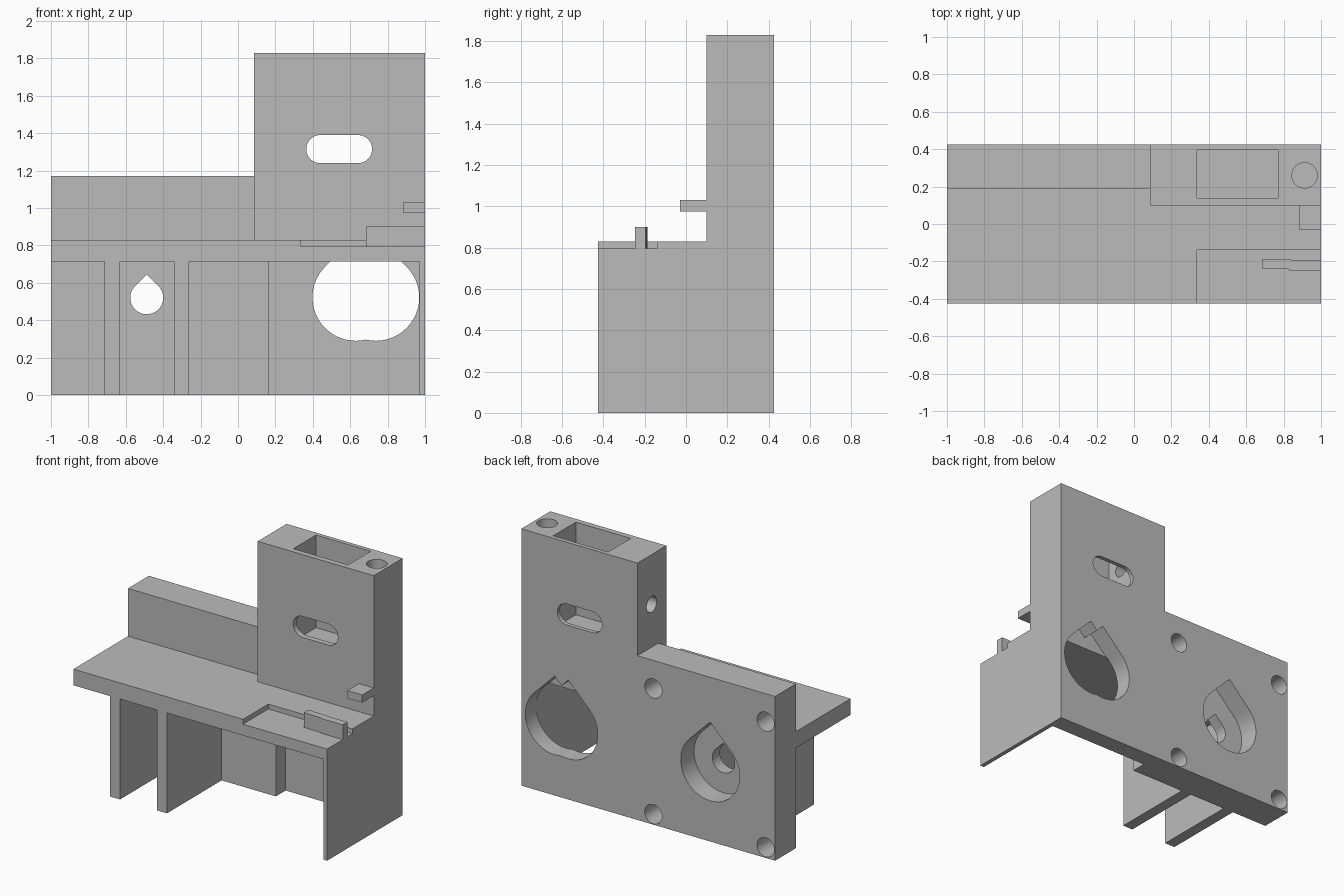
import bpy, bmesh, math

cube = bpy.data.objects.get("Cube")
if cube:
    bpy.data.objects.remove(cube, do_unlink=True)

GREY = (0.5, 0.5, 0.5, 1.0)
grey = bpy.data.materials.new("plain_grey")
grey.use_nodes = True
grey.diffuse_color = GREY
grey.node_tree.nodes["Principled BSDF"].inputs["Base Color"].default_value = GREY

# Places a 2D outline point at a depth along the named axis
PLACE = {
    "x": lambda u, v, d: (d, u, v),
    "y": lambda u, v, d: (u, d, v),
    "z": lambda u, v, d: (u, v, d),
}


def prism(name, outline, axis, start, end):
    bm = bmesh.new()
    low = [bm.verts.new(PLACE[axis](u, v, start)) for u, v in outline]
    high = [bm.verts.new(PLACE[axis](u, v, end)) for u, v in outline]
    bm.faces.new(low)
    bm.faces.new(high)
    n = len(outline)
    for i in range(n):
        j = (i + 1) % n
        bm.faces.new((low[i], low[j], high[j], high[i]))
    bmesh.ops.recalc_face_normals(bm, faces=bm.faces)
    mesh = bpy.data.meshes.new(name)
    bm.to_mesh(mesh)
    bm.free()
    mesh.materials.append(grey)
    obj = bpy.data.objects.new(name, mesh)
    bpy.context.collection.objects.link(obj)
    return obj


def box(name, xs, ys, zs):
    (a, b), (c, d) = xs, ys
    return prism(name, [(a, c), (b, c), (b, d), (a, d)], "z", *zs)


def arc(cu, cv, r, first, last, steps=32):
    angles = [math.radians(first + (last - first) * i / steps) for i in range(steps + 1)]
    return [(cu + r * math.cos(t), cv + r * math.sin(t)) for t in angles]


def circle(cu, cv, r):
    return arc(cu, cv, r, 0, 352.5, 47)


def teardrop(cu, cv, r):
    return arc(cu, cv, r, 135, 405, 40) + [(cu, cv + r * math.sqrt(2))]


def cut(target, cutter):
    cutter.hide_render = True
    mod = target.modifiers.new("cut", "BOOLEAN")
    mod.operation = "DIFFERENCE"
    mod.solver = "EXACT"
    mod.object = cutter
    bpy.context.view_layer.objects.active = target
    bpy.ops.object.modifier_apply(modifier=mod.name)
    bpy.data.objects.remove(cutter, do_unlink=True)


BACK, FRONT = 0.425, -0.425
WALL, THIN, TOWER = 0.19, 0.30, 0.10
UNDER, TOP = 0.715, 0.83

# Back wall and tower as one stepped block
wall = prism("back_wall_and_tower",
             [(-1, 0), (1, 0), (1, 1.83), (0.085, 1.83), (0.085, 1.17), (-1, 1.17)],
             "y", TOWER, BACK)
cut(wall, box("low_wall_trim", (-1.2, 0.085), (0, WALL), (-0.2, 1.5)))
cut(wall, box("under_tower_trim", (0, 1.2), (0, WALL), (-0.2, TOP)))
cut(wall, box("thin_wall_relief", (0.165, 0.97), (0, THIN), (-0.2, UNDER)))

# Wide opening made from two overlapping teardrops
for x in (0.63, 0.737):
    cut(wall, prism("wide_opening", teardrop(x, 0.522, 0.232), "y", THIN - 0.004, 0.6))

# Teardrop pocket with a smaller through hole
cut(wall, prism("round_pocket", teardrop(-0.488, 0.522, 0.232), "y", 0.275, 0.6))
cut(wall, prism("shaft_hole", teardrop(-0.488, 0.52, 0.088), "y", 0, 0.6))

# Blind screw holes in the back
for x in (-0.925, -0.04):
    for z in (0.075, 0.97):
        cut(wall, prism("screw_hole", circle(x, z, 0.068), "y", 0.26, 0.6))

# Tower pocket, slot, top hole and side hole
cut(wall, box("tower_pocket", (0.338, 0.77), (0.14, 0.395), (1.17, 2)))
slot = arc(0.44, 1.315, 0.075, 90, 270, 24) + arc(0.642, 1.315, 0.075, -90, 90, 24)
cut(wall, prism("tower_slot", slot, "y", 0, 0.6))
cut(wall, prism("top_hole", circle(0.912, 0.26, 0.068), "z", 1.45, 2))
cut(wall, prism("side_hole", circle(0.265, 1.475, 0.056), "x", 0, 0.4))

# Shelf with a shallow corner recess
shelf = box("shelf", (-1, 1), (FRONT, WALL), (UNDER, TOP))
cut(shelf, box("shelf_recess", (0.337, 1.2), (-0.6, -0.14), (0.795, 1)))

# Legs and side panel below the shelf
for name, xs in (("right_leg", (-0.713, -0.632)),
                 ("middle_leg", (-0.342, -0.262)),
                 ("side_panel", (0.97, 1))):
    box(name, xs, (FRONT, WALL), (0, UNDER))

# The side panel closes the gap beside the thin wall inside the wall block

# Upright tab on the recess, slightly offset along its length
prism("shelf_tab",
      [(0.685, -0.238), (0.83, -0.242), (0.83, -0.248), (1, -0.248),
       (1, -0.195), (0.87, -0.195), (0.83, -0.19), (0.685, -0.187)],
      "z", 0.795, 0.9)

# Small peg on the tower front
box("tower_peg", (0.883, 1), (-0.03, TOWER), (0.975, 1.03))

# Smooth round holes, keep edges crisp
for obj in bpy.context.collection.objects:
    if obj.type == "MESH":
        bpy.ops.object.select_all(action="DESELECT")
        obj.select_set(True)
        bpy.context.view_layer.objects.active = obj
        bpy.ops.object.shade_smooth_by_angle(angle=math.radians(30))
